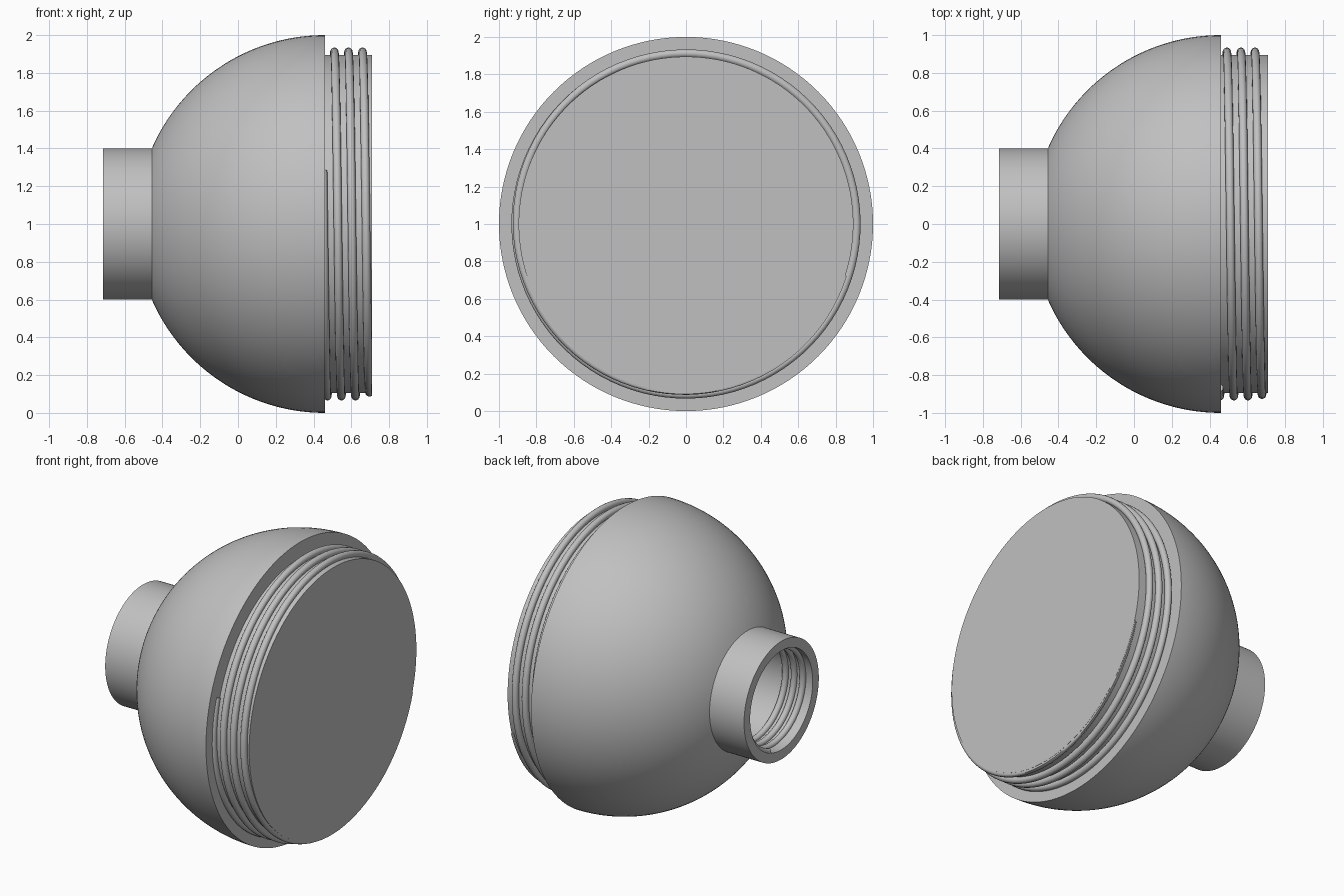
import bpy, bmesh
from math import sin, cos, pi, radians, asin, sqrt

if "Cube" in bpy.data.objects:
    bpy.data.objects.remove(bpy.data.objects["Cube"])

SEG = 128                # steps around the axis
AXIS_Z = 1.0             # height of the axis
SHOULDER, END = 0.46, 0.71
NECK_R, BORE_R, NECK_END = 0.40, 0.335, -0.715

grey = bpy.data.materials.new("plain grey")
grey.use_nodes = True
colour = (0.53, 0.53, 0.53, 1)
grey.diffuse_color = colour
grey.node_tree.nodes["Principled BSDF"].inputs["Base Color"].default_value = colour


def finish(name, bm, sharp):
    bmesh.ops.recalc_face_normals(bm, faces=bm.faces)
    mesh = bpy.data.meshes.new(name)
    bm.to_mesh(mesh)
    bm.free()
    mesh.materials.append(grey)
    ob = bpy.data.objects.new(name, mesh)
    bpy.context.collection.objects.link(ob)
    bpy.ops.object.select_all(action='DESELECT')
    ob.select_set(True)
    bpy.context.view_layer.objects.active = ob
    bpy.ops.object.shade_smooth_by_angle(angle=radians(sharp))


def skin(bm, rings, closed_rows):
    """Bridge consecutive rings of vertices and cap both ends."""
    for a, b in zip(rings, rings[1:]):
        n = len(a)
        for i in range(n):
            j = (i + 1) % n
            bm.faces.new((a[i], a[j], b[j], b[i]))
    if closed_rows:
        bm.faces.new(rings[0])
        bm.faces.new(rings[-1])


def lathe(name, profile):
    """Turn a list of (x, radius) points around the long axis."""
    bm = bmesh.new()
    rings = [[bm.verts.new((x, r * cos(2 * pi * i / SEG), AXIS_Z + r * sin(2 * pi * i / SEG)))
              for i in range(SEG)] for x, r in profile]
    skin(bm, rings, True)
    finish(name, bm, 30)


def thread(name, x_top, pitch, first, last, radius, bead, sink, fade=0.0):
    """Sweep a round bead along a helix; turns count from the top towards the front."""
    bm = bmesh.new()
    steps = int((last - first) * 96)
    rings = []
    for k in range(steps + 1):
        turn = first + (last - first) * k / steps
        a = 2 * pi * turn
        # the last part of the bead sinks into the wall
        t = max(0, (turn - last + fade) / fade) if fade else 0
        centre = radius + sink * t
        ring = []
        for i in range(14):
            b = 2 * pi * i / 14
            x = min(END - 0.001, x_top + pitch * turn + bead * cos(b))
            r = centre + bead * sin(b)
            ring.append(bm.verts.new((x, -r * sin(a), AXIS_Z + r * cos(a))))
        rings.append(ring)
    skin(bm, rings, True)
    finish(name, bm, 50)


# Housing: bore, neck, hemispherical dome, shoulder and collar in one turned body
start = asin(NECK_R)
dome = []
for k in range(41):
    a = start + (pi / 2 - start) * k / 40
    dome.append((SHOULDER - cos(a), sin(a)))
profile = [(-0.1, BORE_R), (NECK_END, BORE_R), (NECK_END, NECK_R)] + dome
profile += [(SHOULDER, 0.895), (END, 0.895)]
lathe("housing", profile)

# Outer thread on the collar and inner thread in the neck
thread("collar_thread", 0.51, 0.0745, -0.8, 2.7, 0.912, 0.022, -0.03, 0.6)
thread("neck_thread", -0.66, 0.065, -0.45, 3.0, 0.332, 0.021, 0.025, 0.2)
